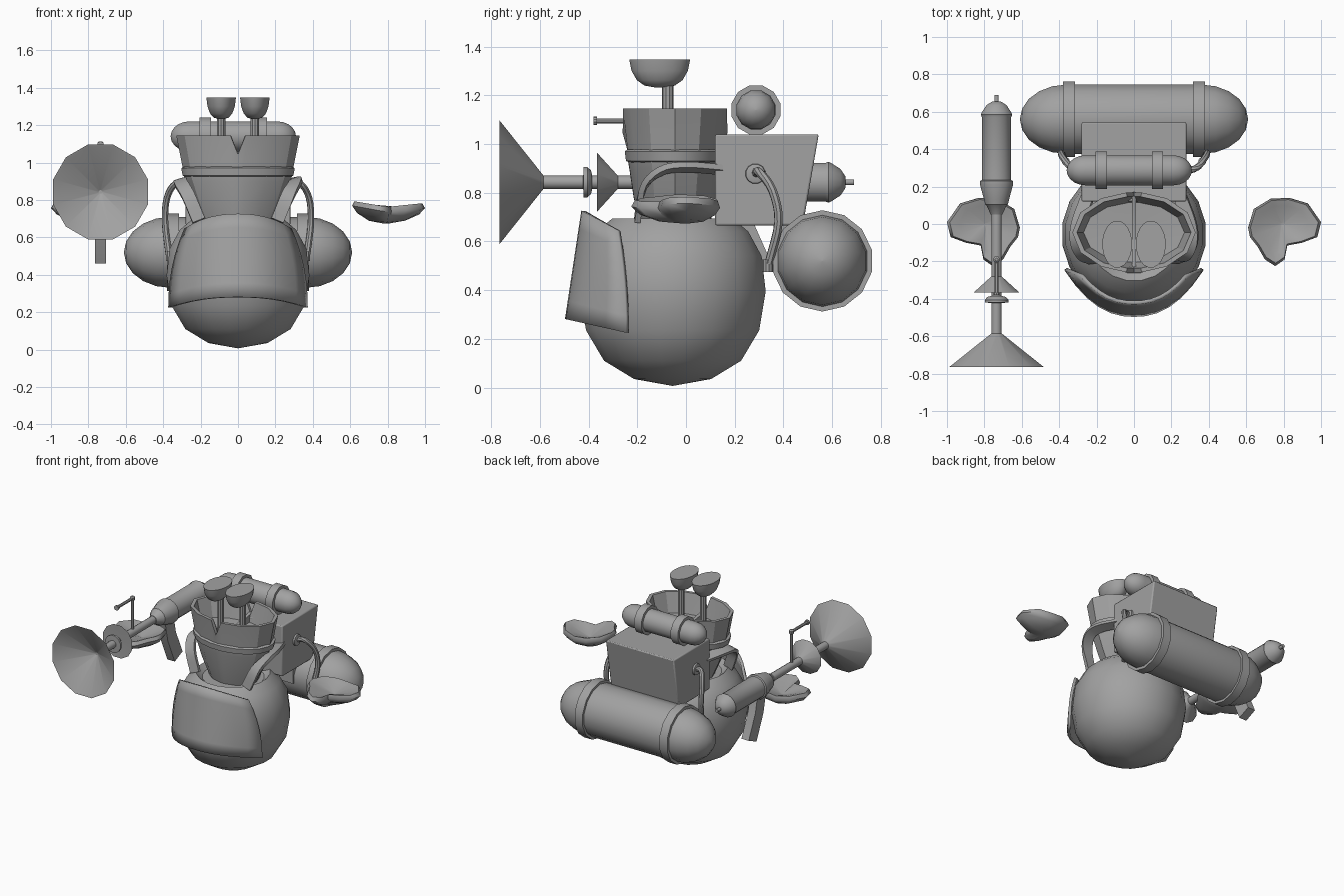
import bpy, math
from mathutils import Vector, Matrix

if "Cube" in bpy.data.objects:
    bpy.data.objects.remove(bpy.data.objects["Cube"])

grey = bpy.data.materials.new("plain grey")
grey.diffuse_color = (0.36, 0.36, 0.36, 1)
grey.use_nodes = True
grey.node_tree.nodes["Principled BSDF"].inputs["Base Color"].default_value = grey.diffuse_color


def make(name, verts, faces, angle=35):
    me = bpy.data.meshes.new(name)
    me.from_pydata([tuple(v) for v in verts], [], faces)
    me.materials.append(grey)
    ob = bpy.data.objects.new(name, me)
    bpy.context.collection.objects.link(ob)
    bpy.ops.object.select_all(action='DESELECT')
    ob.select_set(True)
    bpy.context.view_layer.objects.active = ob
    bpy.ops.object.mode_set(mode='EDIT')
    bpy.ops.mesh.select_all(action='SELECT')
    bpy.ops.mesh.normals_make_consistent(inside=False)
    bpy.ops.object.mode_set(mode='OBJECT')
    bpy.ops.object.shade_smooth_by_angle(angle=math.radians(angle))
    return ob


def skin(name, rings, cap=True, angle=35):
    """Join equal closed rings of points into a surface."""
    n = len(rings[0])
    verts = [p for r in rings for p in r]
    faces = [(i * n + j, i * n + (j + 1) % n, (i + 1) * n + (j + 1) % n, (i + 1) * n + j)
             for i in range(len(rings) - 1) for j in range(n)]
    if cap:
        faces += [tuple(range(n))[::-1], tuple(range(len(verts) - n, len(verts)))]
    return make(name, verts, faces, angle)


def lathe(name, profile, centre, axis='Z', n=16, sx=1, sy=1, angle=35):
    """Profile of (distance along axis, radius) pairs turned about an axis."""
    c, rings = Vector(centre), []
    for t, r in profile:
        ring = []
        for k in range(n):
            a = 2 * math.pi * (k + 0.5) / n
            u, v = r * sx * math.cos(a), r * sy * math.sin(a)
            ring.append(c + Vector({'X': (t, u, v), 'Y': (u, t, v), 'Z': (u, v, t)}[axis]))
        rings.append(ring)
    return skin(name, rings, True, angle)


def sweep(name, pts, w, h, side=None, n=8):
    """Round tube, or flat strap when a side direction is given."""
    pts, rings = [Vector(p) for p in pts], []
    for i, p in enumerate(pts):
        t = (pts[min(i + 1, len(pts) - 1)] - pts[max(i - 1, 0)]).normalized()
        s = Vector(side) if side else Vector((0.3, 1, 0.1))
        s = (s - t * s.dot(t)).normalized()
        u = t.cross(s)
        if side:
            rings.append([p + s * w * a + u * h * b for a, b in ((1, 1), (-1, 1), (-1, -1), (1, -1))])
        else:
            rings.append([p + s * w * math.cos(2 * math.pi * k / n) + u * h * math.sin(2 * math.pi * k / n)
                          for k in range(n)])
    return skin(name, rings)


def smooth_path(pts, steps=4):
    """Catmull-Rom through the given points."""
    P = [Vector(p) for p in pts]
    P = [P[0] * 2 - P[1]] + P + [P[-1] * 2 - P[-2]]
    out = []
    for i in range(1, len(P) - 2):
        a, b, c, d = P[i - 1:i + 3]
        for k in range(steps):
            t = k / steps
            out.append(0.5 * (2 * b + (c - a) * t + (2 * a - 5 * b + 4 * c - d) * t * t
                              + (3 * b - a - 3 * c + d) * t ** 3))
    return out + [P[-2]]


# round body with an open collar
lathe("body", [(0.007, 0.002), (0.035, 0.16), (0.11, 0.285), (0.235, 0.36), (0.395, 0.387), (0.54, 0.37),
               (0.64, 0.315), (0.695, 0.25), (0.66, 0.21)], (0, -0.055, 0), n=20)

# curved belly plate
NU, NV = 12, 6
verts, faces = [], []
for j in range(NV + 1):
    v = j / NV
    for i in range(NU + 1):
        u = -1 + 2 * i / NU
        half = 0.365 - 0.085 * v ** 2.2
        y0, ys = -0.487 + 0.067 * v, -0.24 - 0.035 * v ** 2
        z0, zs = 0.28 + 0.445 * v, 0.225 + 0.42 * v
        k = abs(u) ** 2.3
        verts.append((half * u, y0 + (ys - y0) * k, z0 + (zs - z0) * k))
for j in range(NV):
    for i in range(NU):
        a = j * (NU + 1) + i
        faces.append((a, a + 1, a + NU + 2, a + NU + 1))
plate = make("belly_plate", verts, faces)
sol = plate.modifiers.new("thickness", 'SOLIDIFY')
sol.thickness, sol.offset = 0.02, 0

# head bucket, split by a notch at front and back
angles = []
for base in (-90, 90):
    angles += [base + d for d in (-60, -32, -7, 0, 7, 32, 60, 90)]
rings = []
for z, rx, ry in ((0.66, 0.18, 0.14), (0.78, 0.235, 0.17), (0.9, 0.28, 0.188), (0.93, 0.29, 0.193),
                  (0.975, 0.296, 0.196), (1.145, 0.33, 0.215), (1.145, 0.305, 0.192), (1.0, 0.27, 0.16),
                  (0.99, 0.01, 0.01)):
    ring = []
    for a in angles:
        drop = 0.1 if a in (-90, 90) and z > 1.1 else 0
        r = math.radians(a)
        ring.append(Vector((rx * math.cos(r), -0.045 + ry * math.sin(r), z - drop)))
    rings.append(ring)
skin("head", rings, angle=30)
lathe("head_band", [(0.925, 0.28), (0.93, 0.3), (0.97, 0.307), (0.978, 0.29)], (0, -0.045, 0), sy=0.68, n=20)
make("head_divider", [(x, y, z) for x in (-0.012, 0.012) for y, z in
                      ((-0.23, 0.99), (0.15, 0.99), (0.15, 1.06), (-0.04, 1.02), (-0.23, 1.05))],
     [(0, 1, 2, 3, 4), (9, 8, 7, 6, 5)] + [(i, (i + 1) % 5, 5 + (i + 1) % 5, 5 + i) for i in range(5)])

for s, label in ((-1, "left"), (1, "right")):
    # eye cups on stalks
    lathe(label + "_eye_stalk", [(0.98, 0.023), (1.26, 0.023)], (s * 0.09, -0.075, 0), n=10)
    lathe(label + "_eye_cup", [(1.232, 0.012), (1.24, 0.04), (1.262, 0.06), (1.3, 0.074), (1.347, 0.08)],
          (s * 0.09, -0.108, 0), sy=1.58, n=20)
    # shoulder strap and air hose
    sweep(label + "_shoulder_strap",
          smooth_path([(s * 0.25, 0.14, 0.895), (s * 0.3, 0.0, 0.905), (s * 0.305, -0.1, 0.89),
                       (s * 0.265, -0.175, 0.82), (s * 0.21, -0.2, 0.69)]), 0.035, 0.012, (1, 0.1, 0.3))
    sweep(label + "_hose",
          smooth_path([(s * 0.27, 0.285, 0.875), (s * 0.335, 0.3, 0.885), (s * 0.38, 0.355, 0.81),
                       (s * 0.39, 0.38, 0.68), (s * 0.37, 0.34, 0.51)]), 0.018, 0.018)
    lathe(label + "_hose_socket", [(-0.02, 0.045), (0.012, 0.04), (0.016, 0.025)] if s > 0 else
          [(0.02, 0.045), (-0.012, 0.04), (-0.016, 0.025)], (s * 0.28, 0.285, 0.878), 'X', 12)
    lathe(label + "_hose_fitting", [(0.475, 0.022), (0.525, 0.022)], (s * 0.365, 0.335, 0), n=10)

    # mitten hand: cupped palm with a thumb reaching forward
    outline = [(0.61, -0.02), (0.64, 0.08), (0.73, 0.135), (0.83, 0.14), (0.93, 0.11), (1.0, 0.01),
               (0.98, -0.07), (0.9, -0.1), (0.82, -0.115), (0.805, -0.19), (0.755, -0.225), (0.7, -0.19),
               (0.66, -0.12), (0.62, -0.07)]
    mid, rings = Vector((0.79, 0.0)), []
    for f, dz in ((0.05, -0.062), (0.5, -0.055), (0.85, -0.03), (1, 0.0), (0.93, 0.028), (0.7, 0.02), (0.05, -0.015)):
        ring = []
        for p in outline:
            q = mid.lerp(Vector(p), f)
            rim = 0.06 * abs((q.x - 0.8) / 0.2) * f if q.x < 0.8 else 0.035 * (q.x - 0.8) / 0.2
            ring.append(Vector((s * q.x, q.y, 0.735 + dz + 0.6 * rim)))
        rings.append(ring)
    skin(label + "_hand", rings, angle=60)

# backpack box with a sloping back
box = make("backpack", [(x, y, z) for x in (-0.28, 0.28) for y, z in
                        ((0.12, 0.665), (0.48, 0.665), (0.545, 1.04), (0.12, 1.04))],
           [(0, 1, 2, 3), (7, 6, 5, 4), (0, 4, 5, 1), (1, 5, 6, 2), (2, 6, 7, 3), (3, 7, 4, 0)])
bev = box.modifiers.new("edge", 'BEVEL')
bev.width, bev.segments = 0.008, 2
make("tank_mount", [(x, y, z) for x in (-0.2, 0.2) for y, z in ((0.36, 0.5), (0.5, 0.5), (0.48, 0.68), (0.36, 0.68))],
     [(0, 1, 2, 3), (7, 6, 5, 4), (0, 4, 5, 1), (1, 5, 6, 2), (2, 6, 7, 3), (3, 7, 4, 0)])


def tank(name, centre, r, half, dome, bands, band_r, n):
    """Capsule lying along x with raised bands."""
    end = [(half - dome * (1 - math.sin(a)), max(r * math.cos(a), 0.002))
           for a in [math.pi / 2 * k / 5 for k in range(6)]]
    lathe(name, [(-t, q) for t, q in end[::-1]] + end, centre, 'X', n)
    for i, (a, b) in enumerate(bands):
        lathe(f"{name}_band_{i}", [(a, r * 0.95), (a, band_r), (b, band_r), (b, r * 0.95)], centre, 'X', n)


tank("large_tank", (0, 0.56, 0.52), 0.19, 0.61, 0.25, ((-0.38, -0.315), (0.315, 0.38)), 0.208, 14)
tank("small_tank", (-0.025, 0.287, 1.14), 0.083, 0.335, 0.1, ((-0.18, -0.12), (0.12, 0.18)), 0.104, 12)

# blaster: tail tank, barrel, rings and dish
G = (-0.735, 0, 0.843)
lathe("blaster_tail", [(0.69, 0.012), (0.655, 0.012), (0.654, 0.025), (0.635, 0.055), (0.6, 0.078), (0.585, 0.086),
                       (0.572, 0.08), (0.235, 0.08), (0.23, 0.09), (0.21, 0.09), (0.13, 0.068), (0.105, 0.062),
                       (0.1, 0.055), (0.05, 0.031)], G, 'Y', 16)
lathe("blaster_barrel", [(0.12, 0.028), (-0.61, 0.028)], G, 'Y', 12)
lathe("blaster_cone", [(-0.28, 0.028), (-0.365, 0.125), (-0.36, 0.02)], G, 'Y', 12)
lathe("blaster_ring", [(-0.385, 0.03), (-0.39, 0.05), (-0.405, 0.065), (-0.42, 0.065), (-0.422, 0.03)], G, 'Y', 12)
lathe("blaster_dish", [(-0.585, 0.028), (-0.765, 0.262), (-0.76, 0.25), (-0.61, 0.01)], G, 'Y', 12, angle=20)
sweep("blaster_grip", [(-0.735, 0.2, 0.8), (-0.735, 0.23, 0.66), (-0.735, 0.31, 0.48)], 0.03, 0.05, (1, 0, 0))

# aiming sight
lathe("sight_post", [(0.84, 0.011), (1.09, 0.011)], (-0.735, -0.19, 0), n=8)
lathe("sight_rod", [(-0.37, 0.011), (-0.19, 0.011)], (-0.735, 0, 1.095), 'Y', 8)
lathe("sight_front_knob", [(-0.38, 0.018), (-0.365, 0.018)], (-0.735, 0, 1.095), 'Y', 10)
lathe("sight_rear_knob", [(1.077, 0.008), (1.085, 0.018), (1.105, 0.018), (1.113, 0.008)], (-0.735, -0.19, 0), n=10)
